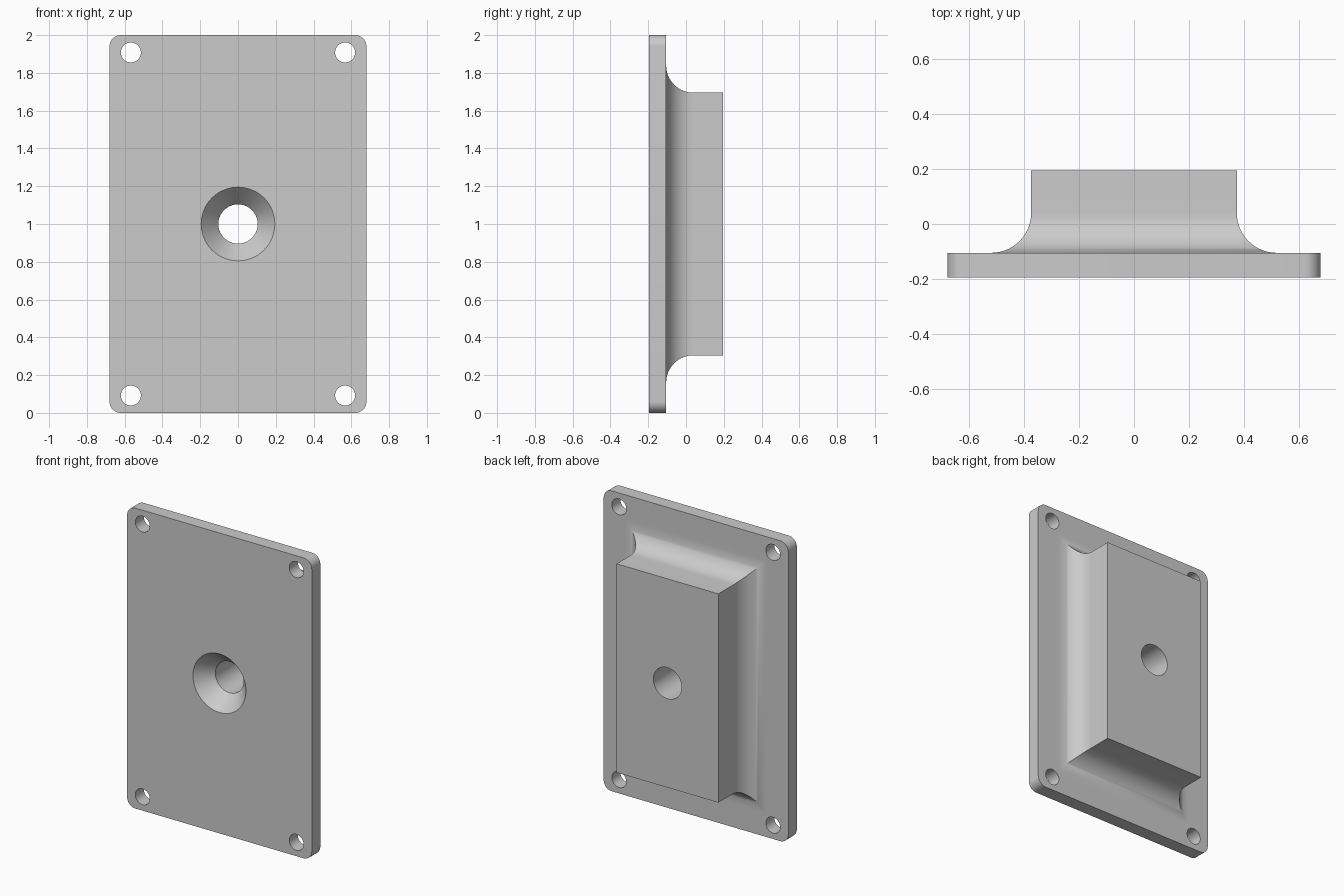
import bpy, bmesh, math

if "Cube" in bpy.data.objects:
    bpy.data.objects.remove(bpy.data.objects["Cube"])

FRONT, PLATE_BACK, BLOCK_BACK = -0.195, -0.105, 0.195
HALF_W, HEIGHT, CORNER = 0.68, 2.0, 0.06
BLOCK_W, BLOCK_H, FILLET = 0.375, 0.695, 0.145


def loft(name, rings):
    """Closed solid skinned through rings of (x, y, z) points."""
    bm = bmesh.new()
    loops = [[bm.verts.new(p) for p in ring] for ring in rings]
    n = len(loops[0])
    for a, b in zip(loops, loops[1:]):
        for i in range(n):
            j = (i + 1) % n
            bm.faces.new((a[i], a[j], b[j], b[i]))
    bm.faces.new(loops[0][::-1])
    bm.faces.new(loops[-1])
    bmesh.ops.recalc_face_normals(bm, faces=bm.faces)
    mesh = bpy.data.meshes.new(name)
    bm.to_mesh(mesh)
    bm.free()
    obj = bpy.data.objects.new(name, mesh)
    bpy.context.collection.objects.link(obj)
    return obj


def circle(x, z, r, y, n=64):
    return [(x + r * math.cos(2 * math.pi * i / n), y,
             z + r * math.sin(2 * math.pi * i / n)) for i in range(n)]


def rounded_rect(y, steps=10):
    pts = []
    for k, (sx, sz) in enumerate([(1, 1), (-1, 1), (-1, -1), (1, -1)]):
        for s in range(steps + 1):
            a = math.radians(90 * (k + s / steps))
            pts.append((sx * (HALF_W - CORNER) + CORNER * math.cos(a), y,
                        1 + sz * (HEIGHT / 2 - CORNER) + CORNER * math.sin(a)))
    return pts


def rect(grow, y):
    w, h = BLOCK_W + grow, BLOCK_H + grow
    return [(w, y, 1 + h), (-w, y, 1 + h), (-w, y, 1 - h), (w, y, 1 - h)]


def boolean(obj, other, operation):
    mod = obj.modifiers.new("boolean", 'BOOLEAN')
    mod.operation, mod.solver, mod.object = operation, 'EXACT', other
    bpy.context.view_layer.objects.active = obj
    bpy.ops.object.modifier_apply(modifier=mod.name)
    bpy.data.objects.remove(other)


# Flat plate with rounded corners
plate = loft("mounting_plate", [rounded_rect(FRONT), rounded_rect(PLATE_BACK)])

# Raised block, its sides sweeping into the plate with mitred concave fillets
rings = [rect(FILLET, PLATE_BACK - 0.04)]
for i in range(17):
    a = math.pi / 2 * i / 16
    rings.append(rect(FILLET * (1 - math.sin(a)),
                      PLATE_BACK + FILLET * (1 - math.cos(a))))
rings.append(rect(0, BLOCK_BACK))
boolean(plate, loft("block", rings), 'UNION')

# Corner screw holes
for x in (-0.567, 0.567):
    for z in (0.092, 1.908):
        hole = loft("hole_cutter", [circle(x, z, 0.053, y, 40) for y in (-0.3, 0.0)])
        boolean(plate, hole, 'DIFFERENCE')

# Countersunk centre hole
profile = [(0.195, -0.3), (0.195, FRONT), (0.104, FRONT + 0.105), (0.104, 0.3)]
boolean(plate, loft("countersink_cutter", [circle(0, 1, r, y) for r, y in profile]),
        'DIFFERENCE')

# Single grey finish
grey = bpy.data.materials.new("grey")
grey.diffuse_color = (0.6, 0.6, 0.6, 1)
grey.use_nodes = True
grey.node_tree.nodes["Principled BSDF"].inputs["Base Color"].default_value = grey.diffuse_color
plate.data.materials.clear()
plate.data.materials.append(grey)
for p in plate.data.polygons:
    p.material_index = 0

bpy.ops.object.select_all(action='DESELECT')
plate.select_set(True)
bpy.context.view_layer.objects.active = plate
bpy.ops.object.shade_smooth_by_angle(angle=math.radians(30))
